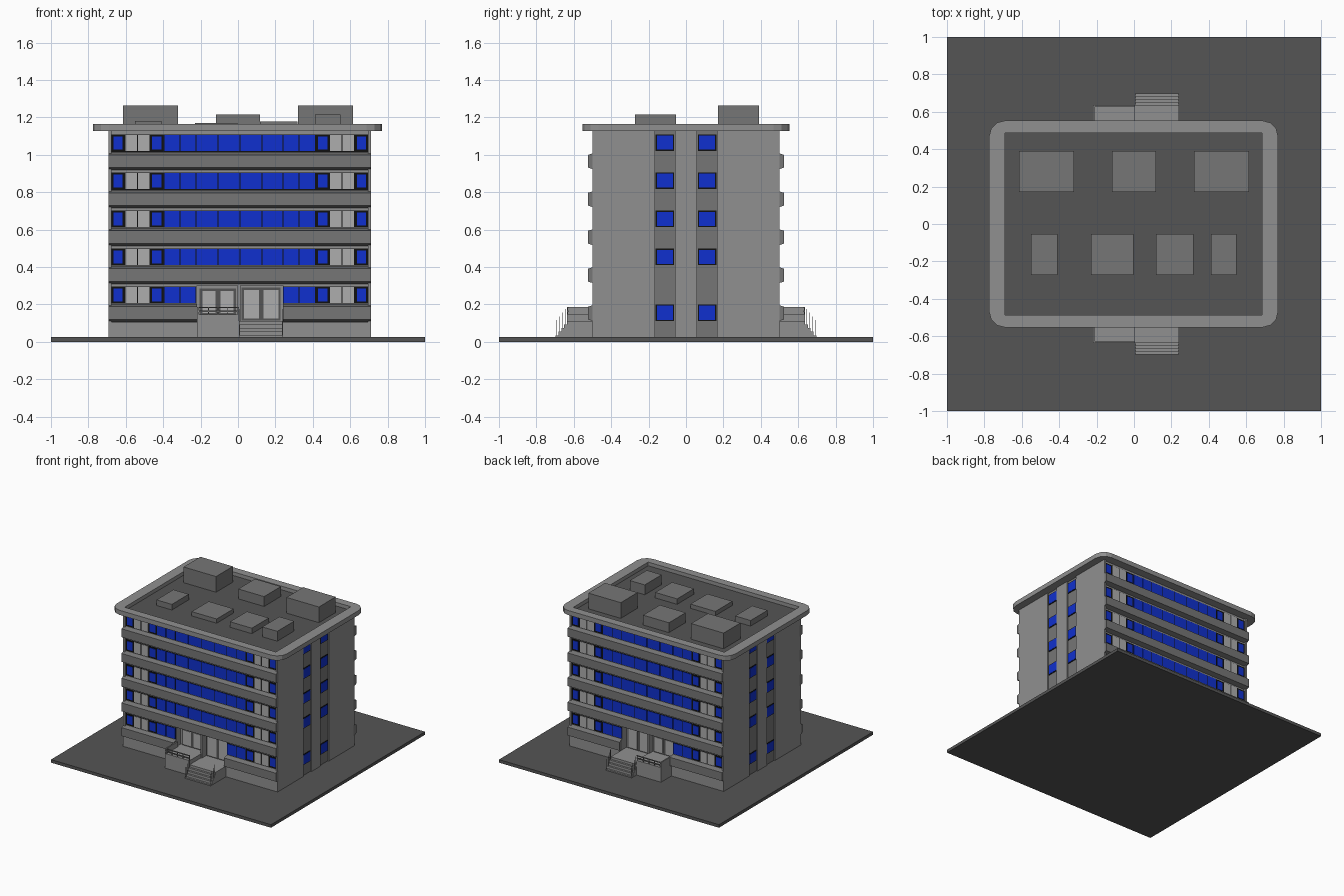
import bpy, bmesh, math

if "Cube" in bpy.data.objects:
    bpy.data.objects.remove(bpy.data.objects["Cube"])


def material(name, c):
    m = bpy.data.materials.new(name)
    m.diffuse_color = (*c, 1)
    m.use_nodes = True
    m.node_tree.nodes["Principled BSDF"].inputs["Base Color"].default_value = m.diffuse_color
    return m


LIGHT = material("light_grey", (0.28, 0.28, 0.28))
PALE = material("pale_grey", (0.42, 0.42, 0.42))
MID = material("mid_grey", (0.18, 0.18, 0.18))
DARK = material("dark_grey", (0.09, 0.09, 0.09))
BLACK = material("black", (0.005, 0.005, 0.005))
BLUE = material("blue", (0.005, 0.03, 0.62))


def finish(name, bm, mat):
    bmesh.ops.recalc_face_normals(bm, faces=bm.faces)
    me = bpy.data.meshes.new(name)
    bm.to_mesh(me)
    bm.free()
    me.materials.append(mat)
    ob = bpy.data.objects.new(name, me)
    bpy.context.collection.objects.link(ob)
    return ob


def hexa(bm, low, high):
    """Solid between two matching 4-point loops."""
    a = [bm.verts.new(p) for p in low]
    b = [bm.verts.new(p) for p in high]
    bm.faces.new(a)
    bm.faces.new(b)
    for i in range(4):
        j = (i + 1) % 4
        bm.faces.new((a[i], a[j], b[j], b[i]))


def boxes(name, items, mat, both=False):
    """Boxes (x0, x1, y0, y1, z0, z1); both=True repeats them on the back."""
    bm = bmesh.new()
    for x0, x1, y0, y1, z0, z1 in items:
        for s in ((1, -1) if both else (1,)):
            rect = [(x0, s * y0), (x1, s * y0), (x1, s * y1), (x0, s * y1)]
            hexa(bm, [(x, y, z0) for x, y in rect], [(x, y, z1) for x, y in rect])
    return finish(name, bm, mat)


STEP = 0.203            # storey height
XL, XR = -0.693, 0.710  # building ends
EL, EM, ER = -0.22, 0.005, 0.24  # entrance: left, pier, right
F = -0.485              # facade plane

# Ground slab
boxes("base_slab", [(-1, 1, -1, 1, 0, 0.025)], DARK)

# Building core with recessed entrances
boxes("core", [(XL + .014, XR - .014, F, -F, 0.3, 1.13),
               (XL + .014, EL, F, -F, 0.025, 0.3),
               (ER, XR - .014, F, -F, 0.025, 0.3),
               (EL, ER, -0.43, 0.43, 0.025, 0.3)], LIGHT)
boxes("plinth", [(XL, EL, -0.5, F, 0.025, 0.107), (ER, XR, -0.5, F, 0.025, 0.107),
                 (EM - .008, EM + .008, -0.485, -0.43, 0.107, 0.3)], LIGHT, True)

# Side walls with darker recessed window strips
walls, strips, frames, panes = [], [], [], []
for x, d in ((XR, -1), (XL, 1)):
    def slab(y0, y1, z0, z1, outer, inner):
        a, b = sorted((x + d * outer, x + d * inner))
        return (a, b, y0, y1, z0, z1)
    for y0, y1 in ((-0.5, -0.165), (-0.06, 0.06), (0.165, 0.5)):
        walls.append(slab(y0, y1, 0.025, 1.13, 0, 0.016))
    for y0, y1 in ((-0.165, -0.06), (0.06, 0.165)):
        strips.append(slab(y0, y1, 0.025, 1.13, 0.009, 0.02))
        for z in (0.112, 0.411, 0.614, 0.818, 1.021):
            frames.append(slab(y0 + .003, y1 - .003, z, z + .087, 0.006, 0.012))
            panes.append(slab(y0 + .009, y1 - .009, z + .006, z + .081, 0.004, 0.012))
boxes("side_wall", walls, LIGHT)
boxes("side_window_strip", strips, MID)
boxes("side_window_frame", frames, BLACK)
boxes("side_window_glass", panes, BLUE)

# Ribbon windows, front and back
edges = [-.677, -.605, -.538, -.471, -.396, -.31, -.225, -.107, .01,
         .128, .241, .327, .415, .49, .557, .624, .696]
backing, glass, pale = [], [], []
for k in range(5):
    z0, z1 = 0.204 + k * STEP, 0.297 + k * STEP
    for i, (a, b) in enumerate(zip(edges, edges[1:])):
        if k == 0 and 6 <= i <= 9:
            continue
        backing.append((a, b, F - .003, F + .01, z0, z1))
        m = 0.012 if i in (0, 3, 12, 15) else 0.003
        (pale if i in (1, 2, 13, 14) else glass).append(
            (a + m, b - m, F - .006, F, z0 + m, z1 - m))
boxes("window_frame", backing, BLACK, True)
boxes("window_glass", glass, BLUE, True)
boxes("balcony_door", pale, PALE, True)

# Projecting bands with slanted top and bottom
bm = bmesh.new()
for k in range(5):
    z0, z1 = 0.107 + k * STEP, 0.2 + k * STEP
    for a, b in ([(XL, EL), (ER, XR)] if k == 0 else [(XL, XR)]):
        for s in (1, -1):
            prof = [(F, z0), (-0.523, z0 + .012), (-0.523, z1 - .012), (F, z1)]
            hexa(bm, [(a, s * y, z) for y, z in prof], [(b, s * y, z) for y, z in prof])
finish("facade_band", bm, MID)

# Entrance doors
dframe, dpane = [], []
for a, b, z0, z1 in ((-.205, -.012, .145, .285), (.018, .228, .115, .29)):
    dframe.append((a, b, -.436, -.42, z0, z1))
    w = (b - a) / 2
    for j in range(2):
        dpane.append((a + j * w + .014, a + (j + 1) * w - .012, -.44, -.42,
                      z0 + .01, z1 - .014))
boxes("entrance_frame", dframe, DARK, True)
boxes("entrance_door", dpane, PALE, True)

# Terrace, landing, steps
porch = [(-.218, EM, -.635, -.43, .025, .145),
         (-.218, -.208, -.635, -.485, .145, .187),
         (EM, ER, -.635, -.43, .025, .112)]
for i in range(4):
    porch.append((EM, ER, -.651 - i * .0155, -.635, .025, .093 - i * .0195))
boxes("porch_steps", porch, LIGHT, True)

# Railings
rails = [(-.21, EM, -.635, -.629, z, z + .007) for z in (.160, .180)]
rails += [(x, x + .005, -.635, -.63, .14, .187) for x in (-.16, -.11, -.06, -.002)]
for x in (EM + .004, ER - .006):
    for i in range(4):
        y = -.645 - i * .0155
        rails.append((x, x + .003, y, y + .003, .025, .176 - i * .02))
boxes("railing", rails, MID, True)

# Roof tray: rounded outer outline, square inner recess
X0, X1, Y, R = -0.775, 0.771, 0.553, 0.085
outline = []
for cx, cy, start in ((X1 - R, Y - R, 0), (X0 + R, Y - R, 90),
                      (X0 + R, R - Y, 180), (X1 - R, R - Y, 270)):
    for i in range(4):
        t = math.radians(start + 30 * i)
        outline.append((cx + R * math.cos(t), cy + R * math.sin(t)))
inner = [(min(max(x, -.69), .685), min(max(y, -.487), .487)) for x, y in outline]
bm = bmesh.new()
loops = [[bm.verts.new((x, y, z)) for x, y in pts] for pts, z in
         ((outline, 1.126), (outline, 1.164), (inner, 1.164), (inner, 1.13))]
bm.faces.new(loops[0])
for lo, hi in zip(loops, loops[1:]):
    for i in range(len(lo)):
        j = (i + 1) % len(lo)
        bm.faces.new((lo[i], lo[j], hi[j], hi[i]))
bm.faces.new(loops[3])
bmesh.ops.remove_doubles(bm, verts=bm.verts, dist=0.006)
finish("roof_parapet", bm, LIGHT)
boxes("roof_floor", [(-.69, .685, -.487, .487, 1.128, 1.134)], DARK)

# Rooftop units
units = [(-.615, -.32, 1.263), (-.118, .117, 1.215), (.32, .615, 1.263)]
small = [(-.55, -.41, 1.18), (-.23, -.003, 1.169), (.118, .317, 1.179), (.412, .548, 1.215)]
boxes("rooftop_unit", [(a, b, .172, .39, 1.13, z) for a, b, z in units]
      + [(a, b, -.273, -.053, 1.13, z) for a, b, z in small], MID)
